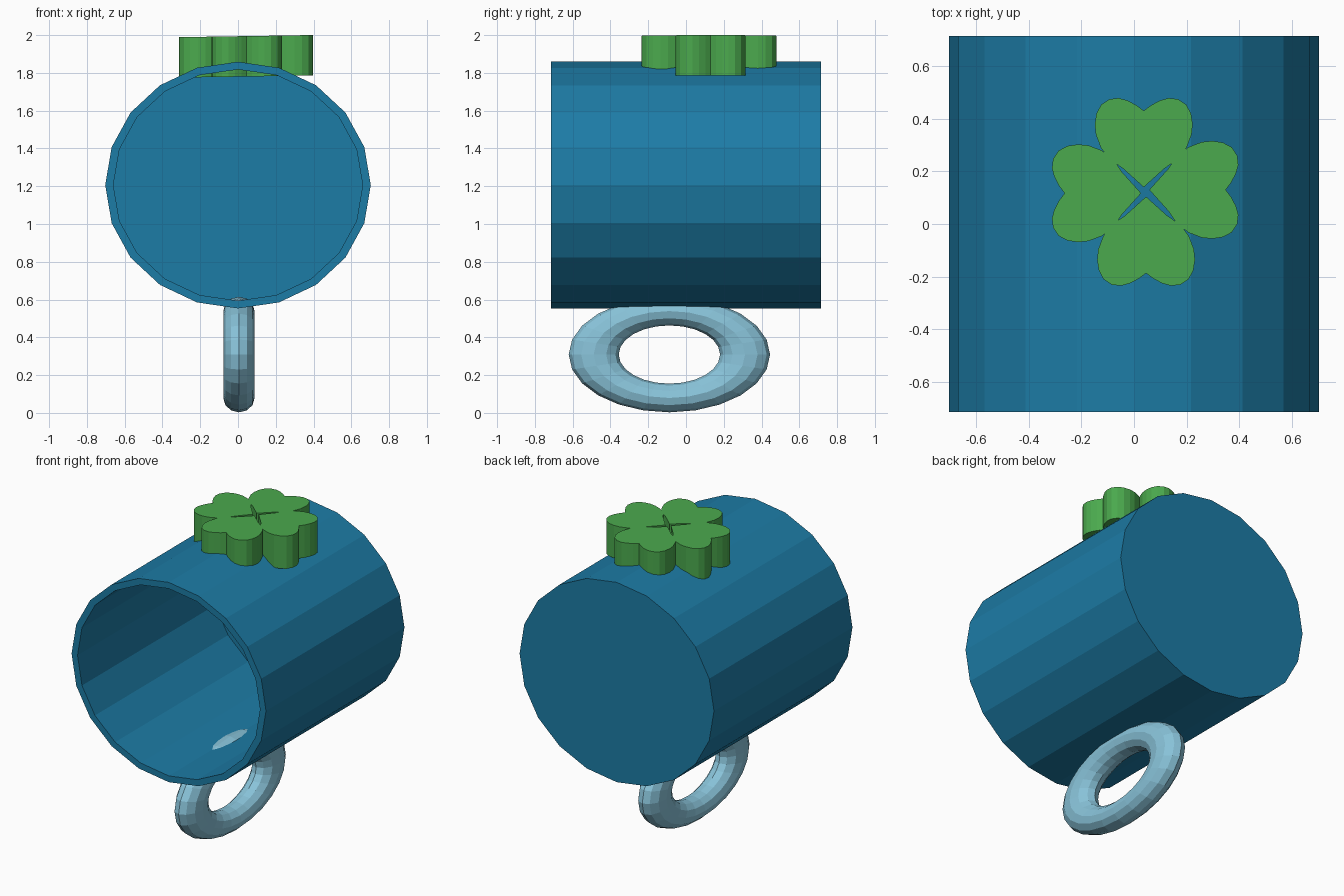
import bpy, bmesh
from math import sin, cos, pi

if "Cube" in bpy.data.objects:
    bpy.data.objects.remove(bpy.data.objects["Cube"])


def material(name, color):
    m = bpy.data.materials.new(name)
    m.diffuse_color = (*color, 1)
    m.use_nodes = True
    m.node_tree.nodes["Principled BSDF"].inputs["Base Color"].default_value = m.diffuse_color
    return m


def finish(name, bm, mat):
    bmesh.ops.recalc_face_normals(bm, faces=bm.faces[:])
    me = bpy.data.meshes.new(name)
    bm.to_mesh(me)
    bm.free()
    me.materials.append(mat)
    ob = bpy.data.objects.new(name, me)
    bpy.context.collection.objects.link(ob)
    return ob


def loft(bm, rings, closed=False):
    n = len(rings[0])
    pairs = list(zip(rings, rings[1:]))
    if closed:
        pairs.append((rings[-1], rings[0]))
    for a, b in pairs:
        for i in range(n):
            j = (i + 1) % n
            bm.faces.new((a[i], a[j], b[j], b[i]))


blue = material("mug_blue", (0.012, 0.20, 0.38))
pale = material("handle_blue", (0.25, 0.55, 0.70))
green = material("clover_green", (0.07, 0.40, 0.075))

# Mug body lying on its side: 20-sided, open at the front, closed at the back
bm = bmesh.new()
rings = []
for rx, rz, y in ((0.703, 0.653, 0.715), (0.703, 0.653, -0.715),
                  (0.66, 0.612, -0.715), (0.66, 0.612, 0.66)):
    rings.append([bm.verts.new((rx * sin(i * pi / 10), y, 1.206 + rz * cos(i * pi / 10)))
                  for i in range(20)])
loft(bm, rings)
bm.faces.new(rings[0])
bm.faces.new(rings[-1])
finish("mug_body", bm, blue)

# Ring handle under the mug, stretched along y
bm = bmesh.new()
rings = []
for i in range(24):
    a = 2 * pi * i / 24
    ring = []
    for k in range(12):
        b = 2 * pi * k / 12
        r = 0.23 + 0.076 * cos(b)
        ring.append(bm.verts.new((0.005 + 0.083 * sin(b), -0.088 + 1.742 * r * cos(a),
                                  0.309 + r * sin(a))))
    rings.append(ring)
loft(bm, rings, closed=True)
finish("handle", bm, pale)

# Four-leaf clover: heart-shaped leaves with a slight tilt in x
half = [(0.08, 0.072), (0.13, 0.106), (0.163, 0.15), (0.182, 0.2), (0.186, 0.24),
        (0.18, 0.28), (0.162, 0.314), (0.13, 0.335), (0.095, 0.339), (0.062, 0.33),
        (0.028, 0.312)]
heart = [(0, 0)] + half + [(0, 0.291)] + [(-u, h) for u, h in reversed(half)]
leaves = {"top": (0.037, 0.14, 0), "left": (0.027, 0.117, 1),
          "bottom": (0.046, 0.104, 2), "right": (0.058, 0.13, 3)}
for side, (cx, cy, turn) in leaves.items():
    c, s = round(cos(turn * pi / 2)), round(sin(turn * pi / 2))
    bm = bmesh.new()
    rings = []
    for z in (1.78, 1.994):
        ring = []
        for u, h in heart:
            x, y = cx + c * u - s * h, cy + s * u + c * h
            ring.append(bm.verts.new((x, y, z + 0.016 * x)))
        rings.append(ring)
    loft(bm, rings)
    for ring in rings:
        bm.faces.new(ring)
    finish("clover_leaf_" + side, bm, green)
